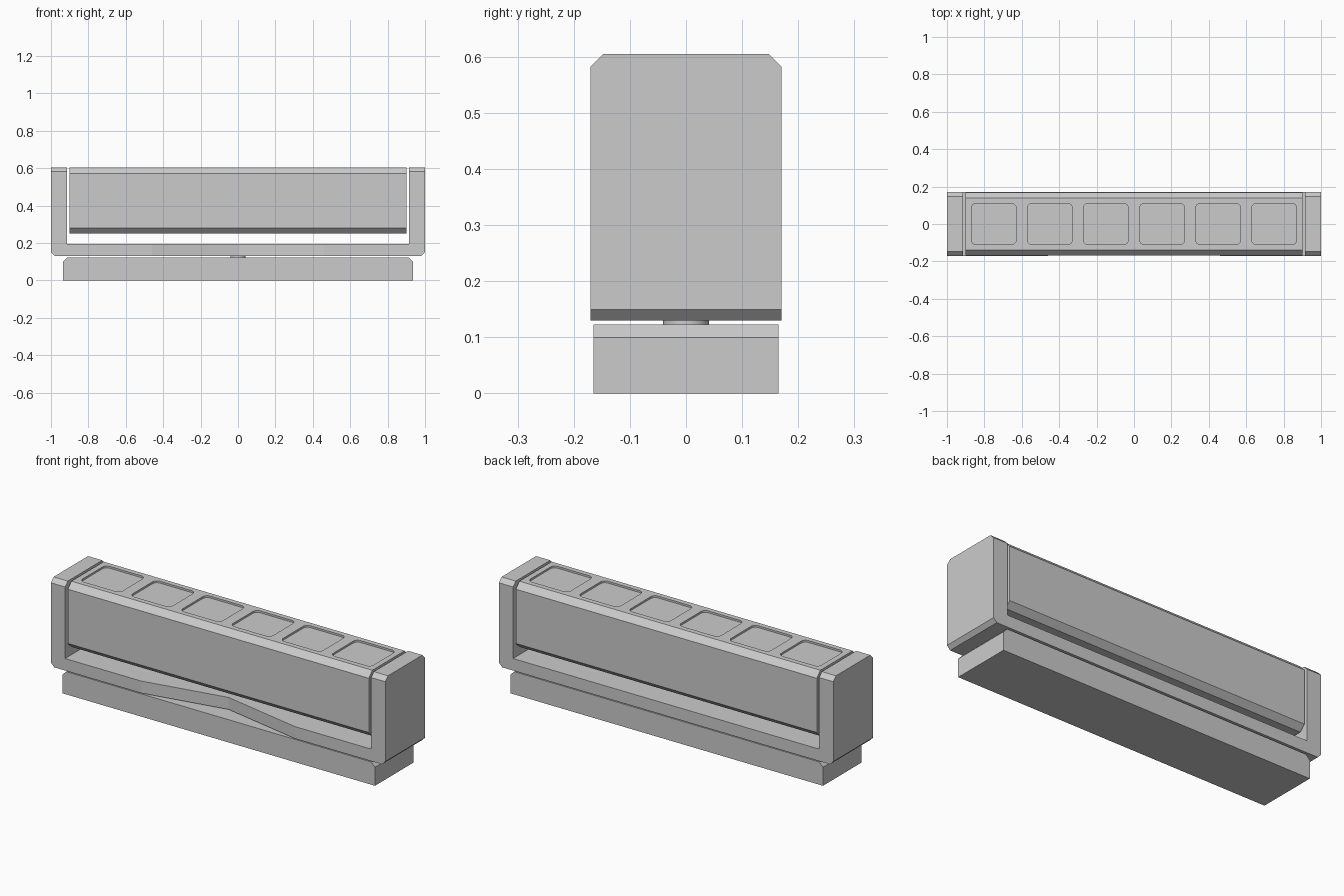
import bpy, bmesh, math
from mathutils import Vector

if "Cube" in bpy.data.objects:
    bpy.data.objects.remove(bpy.data.objects["Cube"])


def prism(name, profile, axis, lo, hi):
    """Extrude a 2D profile along an axis ('X': yz, 'Y': xz, 'Z': xy)."""
    place = {'X': lambda a, b: (lo, a, b),
             'Y': lambda a, b: (a, lo, b),
             'Z': lambda a, b: (a, b, lo)}[axis]
    move = {'X': (1, 0, 0), 'Y': (0, 1, 0), 'Z': (0, 0, 1)}[axis]
    bm = bmesh.new()
    face = bm.faces.new([bm.verts.new(place(a, b)) for a, b in profile])
    ext = bmesh.ops.extrude_face_region(bm, geom=[face])
    verts = [g for g in ext['geom'] if isinstance(g, bmesh.types.BMVert)]
    bmesh.ops.translate(bm, verts=verts, vec=Vector(move) * (hi - lo))
    bmesh.ops.recalc_face_normals(bm, faces=bm.faces)
    mesh = bpy.data.meshes.new(name)
    bm.to_mesh(mesh)
    bm.free()
    obj = bpy.data.objects.new(name, mesh)
    bpy.context.collection.objects.link(obj)
    return obj


def cut(target, cutter):
    """Subtract the cutter, then remove it."""
    cutter.hide_render = True
    mod = target.modifiers.new("cut", 'BOOLEAN')
    mod.operation = 'DIFFERENCE'
    mod.solver = 'EXACT'
    mod.object = cutter
    bpy.context.view_layer.objects.active = target
    bpy.ops.object.modifier_apply(modifier=mod.name)
    bpy.data.objects.remove(cutter)


def mirrored(half):
    """Close a right-hand half profile by mirroring it."""
    return half + [(-a, b) for a, b in reversed(half)]


def rounded_rect(cx, cy, w, d, r, steps=4):
    pts = []
    for q, (sx, sy) in enumerate([(1, 1), (-1, 1), (-1, -1), (1, -1)]):
        for i in range(steps + 1):
            t = math.radians(90 * (q + i / steps))
            pts.append((cx + sx * (w / 2 - r) + r * math.cos(t),
                        cy + sy * (d / 2 - r) + r * math.sin(t)))
    return pts


# Base block with chamfered ends
prism("base", mirrored([(0.935, 0), (0.935, 0.1), (0.912, 0.123)]), 'Y', -0.165, 0.165)

# Swivel disc between base and frame
bpy.ops.mesh.primitive_cylinder_add(vertices=32, radius=0.041, depth=0.011,
                                    location=(0, 0, 0.1265))
pivot = bpy.context.object
pivot.name = "pivot_disc"
bpy.ops.object.shade_smooth_by_angle(angle=math.radians(30))

# U-shaped frame, top edges of the arms chamfered front and back
frame = prism("u_frame", mirrored([(0.98, 0.13), (1.0, 0.15), (1.0, 0.605),
                                   (0.915, 0.605), (0.915, 0.195)]), 'Y', -0.17, 0.17)
bm = bmesh.new()
bm.from_mesh(frame.data)
top = [e for e in bm.edges
       if all(v.co.z > 0.6 for v in e.verts)
       and abs(e.verts[0].co.y - e.verts[1].co.y) < 1e-4]
bmesh.ops.bevel(bm, geom=top, offset=0.023, segments=1, affect='EDGES')
bm.to_mesh(frame.data)
bm.free()

# Shallow V notch in the front of the frame floor
cut(frame, prism("notch_cutter", [(-0.613, -0.2), (0.613, -0.2), (0, -0.08)],
                 'Z', 0.1, 0.22))

# Long bar held between the arms
bar = prism("bar", mirrored([(0.138, 0.25), (0.168, 0.28), (0.168, 0.573),
                             (0.138, 0.605)]), 'X', -0.9, 0.9)

# Six rounded recesses along its top
for i in range(6):
    x = -0.75 + 0.3 * i
    cut(bar, prism("recess_cutter", rounded_rect(x, 0, 0.24, 0.22, 0.025),
                   'Z', 0.595, 0.65))
